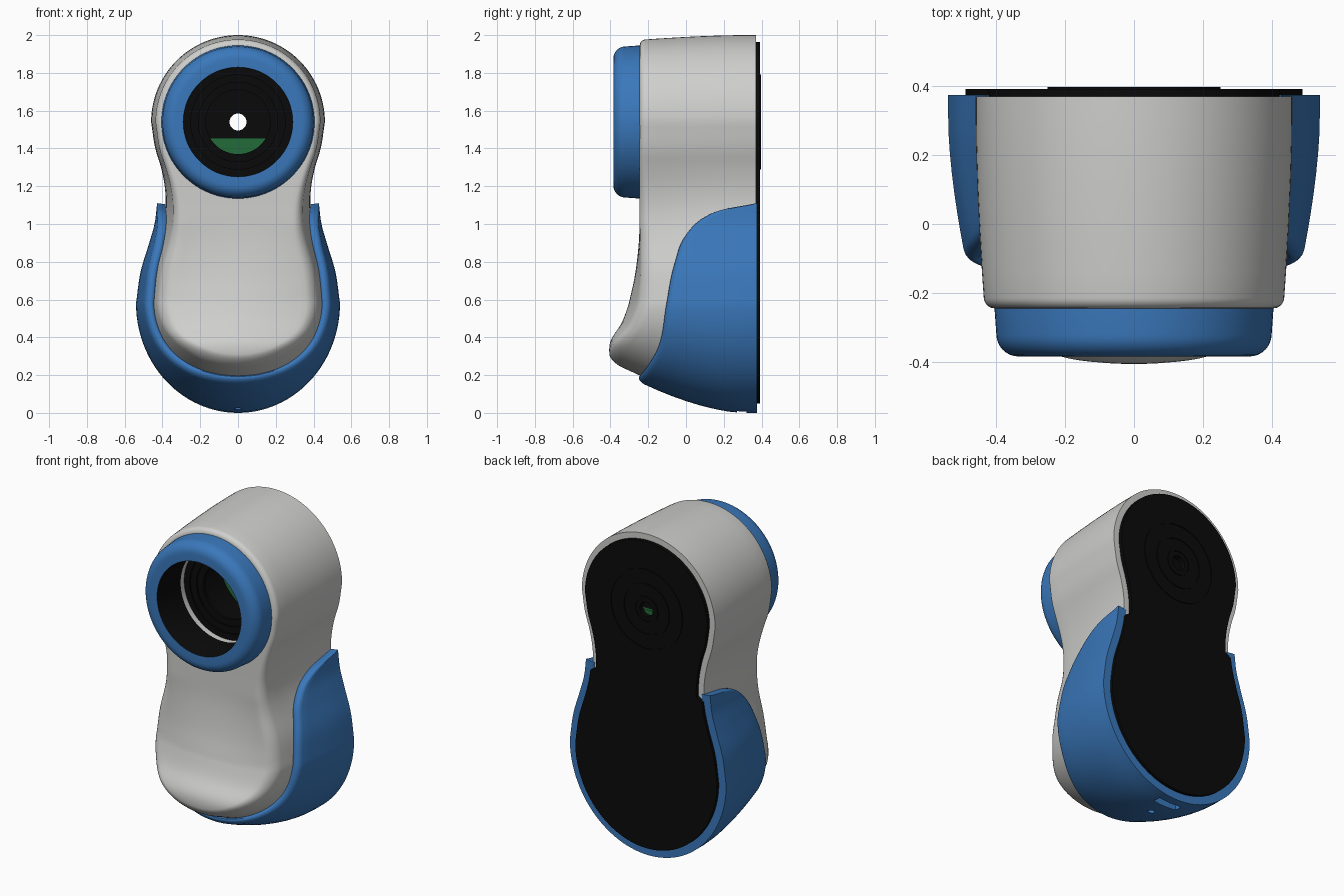
import bpy, bmesh, math

cube = bpy.data.objects.get("Cube")
if cube:
    bpy.data.objects.remove(cube)

LENS_Z = 1.54
BELLY_Z = 0.58
BACK = 0.37


def material(name, rgb):
    m = bpy.data.materials.new(name)
    m.use_nodes = True
    m.diffuse_color = (*rgb, 1)
    bsdf = m.node_tree.nodes["Principled BSDF"]
    bsdf.inputs["Base Color"].default_value = (*rgb, 1)
    bsdf.inputs["Roughness"].default_value = 0.6
    return m


WHITE = material("light grey plastic", (0.62, 0.62, 0.61))
BLUE = material("blue rubber", (0.042, 0.188, 0.5))
BLACK = material("black plastic", (0.003, 0.003, 0.003))
GREEN = material("green circuit board", (0.017, 0.147, 0.042))


def build(name, verts, faces, mat):
    mesh = bpy.data.meshes.new(name)
    mesh.from_pydata(verts, [], faces)
    bm = bmesh.new()
    bm.from_mesh(mesh)
    bmesh.ops.remove_doubles(bm, verts=bm.verts, dist=0.0004)
    bmesh.ops.recalc_face_normals(bm, faces=bm.faces)
    bm.to_mesh(mesh)
    bm.free()
    mesh.materials.append(mat)
    ob = bpy.data.objects.new(name, mesh)
    bpy.context.collection.objects.link(ob)
    return ob


def activate(ob):
    bpy.ops.object.select_all(action='DESELECT')
    ob.select_set(True)
    bpy.context.view_layer.objects.active = ob


def smooth(ob, angle=35):
    activate(ob)
    bpy.ops.object.shade_smooth_by_angle(angle=math.radians(angle))


def cut(ob, cutter):
    mod = ob.modifiers.new("cut", 'BOOLEAN')
    mod.operation, mod.solver, mod.object = 'DIFFERENCE', 'EXACT', cutter
    activate(ob)
    bpy.ops.object.modifier_apply(modifier=mod.name)
    bpy.data.objects.remove(cutter)


def grid(rows, wrap_rows, wrap_cols):
    """Flatten rows of points and join neighbours with quads."""
    n, m = len(rows), len(rows[0])
    faces = [(i * m + j, i * m + (j + 1) % m,
              (i + 1) % n * m + (j + 1) % m, (i + 1) % n * m + j)
             for i in range(n if wrap_rows else n - 1)
             for j in range(m if wrap_cols else m - 1)]
    return [p for row in rows for p in row], faces


def lathe(name, profile, mat, closed=True, steps=96):
    """Spin (radius, y) points round the lens axis."""
    rows = []
    for k in range(steps):
        a = math.tau * k / steps
        rows.append([(r * math.cos(a), y, LENS_Z + r * math.sin(a)) for r, y in profile])
    return build(name, *grid(rows, True, closed), mat)


def slab(name, outline, y0, y1, mat):
    n = len(outline)
    verts, faces = grid([[(x, y, z) for x, z in outline] for y in (y0, y1)], False, True)
    return build(name, verts, faces + [range(n), range(n, 2 * n)], mat)


def curve(knots, z):
    """Smooth interpolation through (z, value) knots."""
    if z <= knots[0][0]:
        return knots[0][1]
    if z >= knots[-1][0]:
        return knots[-1][1]
    slope = lambda a, b: (b[1] - a[1]) / (b[0] - a[0])
    i = next(k for k in range(len(knots) - 1) if z <= knots[k + 1][0])
    a, b = knots[i], knots[i + 1]
    s = slope(a, b)
    sa = (slope(knots[i - 1], a) + s) / 2 if i else s
    sb = (s + slope(b, knots[i + 2])) / 2 if i + 2 < len(knots) else s
    h, t = b[0] - a[0], (z - a[0]) / (b[0] - a[0])
    return ((2*t**3 - 3*t*t + 1) * a[1] + (t**3 - 2*t*t + t) * h * sa
            + (3*t*t - 2*t**3) * b[1] + (t**3 - t*t) * h * sb)


def clamp(v):
    return max(0.0, min(1.0, v))


def warp(x, y, z):
    """Narrow the housing towards the front and lift its underside."""
    d = (max(0, 0.3 - y) / 0.54) ** 1.6
    t = clamp((z - 0.9) / 0.5)
    x *= 1 - d * (0.15 - 0.095 * t * t * (3 - 2 * t))
    z += 0.16 * d * clamp((BELLY_Z - z) / BELLY_Z) - 0.025 * d * clamp((z - LENS_Z) / 0.46)
    return x, y, z


def inset(points, amount, closed):
    out, n = [], len(points)
    for i, (x, z) in enumerate(points):
        a = points[(i - 1) % n] if closed else points[max(i - 1, 0)]
        b = points[(i + 1) % n] if closed else points[min(i + 1, n - 1)]
        tx, tz = b[0] - a[0], b[1] - a[1]
        l = math.hypot(tx, tz)
        w = amount(x, z)
        out.append((x - tz / l * w, z + tx / l * w))
    return out


def belly(w, h, n=28):
    return [(w * math.sin(a), BELLY_Z - h * math.cos(a))
            for a in (math.pi / 2 * k / n for k in range(n))]


# Housing outline: egg-shaped belly, narrow neck, round head
neck = [(0.58, 0.49), (0.75, 0.465), (0.9, 0.42), (1.0, 0.395), (1.1, 0.383),
        (1.2, 0.388), (1.3, 0.408), (1.4, 0.438), (1.54, 0.46)]
half = belly(0.49, 0.53)
half += [(curve(neck, z), z) for z in (BELLY_Z + 0.96 * k / 36 for k in range(36))]
half += [(0.46 * math.cos(a), LENS_Z + 0.46 * math.sin(a))
         for a in (math.pi / 2 * k / 28 for k in range(29))]
half[-1] = (0, 2.0)
outline = half + [(-x, z) for x, z in half[-2:0:-1]]

# Housing: front face follows a curve that swells into a nose at the bottom
nose = [(0, -0.4), (0.2, -0.405), (0.27, -0.392), (0.42, -0.34), (0.6, -0.298),
        (0.72, -0.272), (0.9, -0.25), (1.1, -0.245)]


def front(x, z):
    return curve(nose, z) + 0.25 * x * x * clamp((1 - z) / 0.4)


def radius(z):
    return 0.03 + 0.03 * clamp((1.3 - z) / 0.4)


rows = []
for k in range(9):
    rows.append([warp(x, BACK + (front(x, z) + radius(z) - BACK) * k / 8, z) for x, z in outline])
for k in range(1, 7):
    a = math.pi / 2 * k / 6
    ring = inset(outline, lambda x, z: radius(z) * (1 - math.cos(a)), True)
    rows.append([warp(x, front(x, z) + radius(z) * (1 - math.sin(a)), z) for x, z in ring])
for k in range(1, 13):
    s = 1 - k / 12
    pts = [(x * s, z * s + min(max(z, BELLY_Z), LENS_Z) * (1 - s)) for x, z in ring]
    rows.append([warp(x, front(x, z), z) for x, z in pts])
verts, faces = grid(rows, False, True)
housing = build("housing", verts, faces + [range(len(outline))], WHITE)
cut(housing, lathe("tunnel_cutter", [(0, -1), (0.305, -1), (0.305, 1), (0, 1)], WHITE, False))
smooth(housing)

# Blue wrap-around shell with a swept front edge and rounded lip
side = [(0.58, 0.54), (0.75, 0.515), (0.9, 0.47), (1.0, 0.442), (1.11, 0.428)]
edge = [(0, -0.25), (0.12, -0.2), (0.3, -0.14), (0.6, -0.1), (0.8, -0.06),
        (0.95, 0), (1.04, 0.1), (1.08, 0.2), (1.11, 0.365)]
half = belly(0.54, 0.58)
half += [(curve(side, z), z) for z in (1.11 - 0.53 * (1 - k / 40) ** 2 for k in range(41))]
outer = [(-x, z) for x, z in half[:0:-1]] + half
inner = inset(outer, lambda x, z: 0.058, False)
rows = []
for (xo, zo), (xi, zi) in zip(outer, inner):
    back, lip = 0.375, curve(edge, zo)
    r = min(0.03, (back - lip) / 2)
    section = [(0, back + (lip + r - back) * k / 8) for k in range(8)]
    section += [((1 - math.cos(a)) / 2, lip + r - r * math.sin(a))
                for a in (math.pi * k / 8 for k in range(9))]
    section += [(1, back + (lip + r - back) * k / 8) for k in range(7, -1, -1)]
    rows.append([warp(xo + (xi - xo) * t, y, zo + (zi - zo) * t) for t, y in section])
verts, faces = grid(rows, False, True)
m = len(rows[0])
shell = build("shell", verts, faces + [range(m), range(len(verts) - m, len(verts))], BLUE)

# Slot and pinhole under the shell
slot = [(-0.08, -0.1), (0.08, -0.1), (0.08, 0.1), (-0.08, 0.1)]
cut(shell, slab("slot_cutter", slot, 0.27, 0.32, BLUE))
bpy.ops.mesh.primitive_cylinder_add(radius=0.02, depth=0.14, location=(0, 0.15, -0.03))
cut(shell, bpy.context.object)
smooth(shell)

# Blue lens ring with rounded front edge
profile = [(0.29, -0.2), (0.29, -0.385)]
profile += [(0.335 + 0.065 * math.sin(a), -0.32 - 0.065 * math.cos(a))
            for a in (math.pi / 2 * k / 8 for k in range(9))]
profile += [(0.405, -0.25), (0.405, -0.2)]
smooth(lathe("lens_ring", profile, BLUE))

# Black lens barrel, stepped aperture and the pale gap between them
smooth(lathe("lens_barrel", [(0.29, -0.384), (0.288, -0.38), (0.288, -0.155)], BLACK, False))
smooth(lathe("barrel_gap", [(0.288, -0.155), (0.288, -0.12)], WHITE, False))
smooth(lathe("aperture", [(0.288, -0.12), (0.25, -0.12), (0.25, -0.11), (0.21, -0.11),
                          (0.21, -0.1), (0.17, -0.1), (0.17, -0.08), (0.3, -0.08),
                          (0.3, 0.365)], BLACK, False))

# Green circuit board: lower segment of a disc
reach = math.acos(0.085 / 0.28)
board = [(0.28 * math.sin(a), LENS_Z - 0.28 * math.cos(a))
         for a in (reach * (k / 16 - 1) for k in range(33))]
slab("circuit_board", board, 0.22, 0.24, GREEN)

# Black back plate with a central hole and faint raised rings
plate_line = inset(outline, lambda x, z: 0.037 if z > 1.06 else 0.0, True)
plate = slab("back_plate", plate_line, 0.36, 0.393, BLACK)
cut(plate, lathe("hole_cutter", [(0, 0), (0.045, 0), (0.045, 1), (0, 1)], BLACK, False, 32))
smooth(plate)
for k, r in enumerate((0.07, 0.15, 0.24)):
    lathe(f"back_ring_{k + 1}", [(r, 0.39), (r, 0.398), (r + 0.012, 0.398), (r + 0.012, 0.39)], BLACK)
